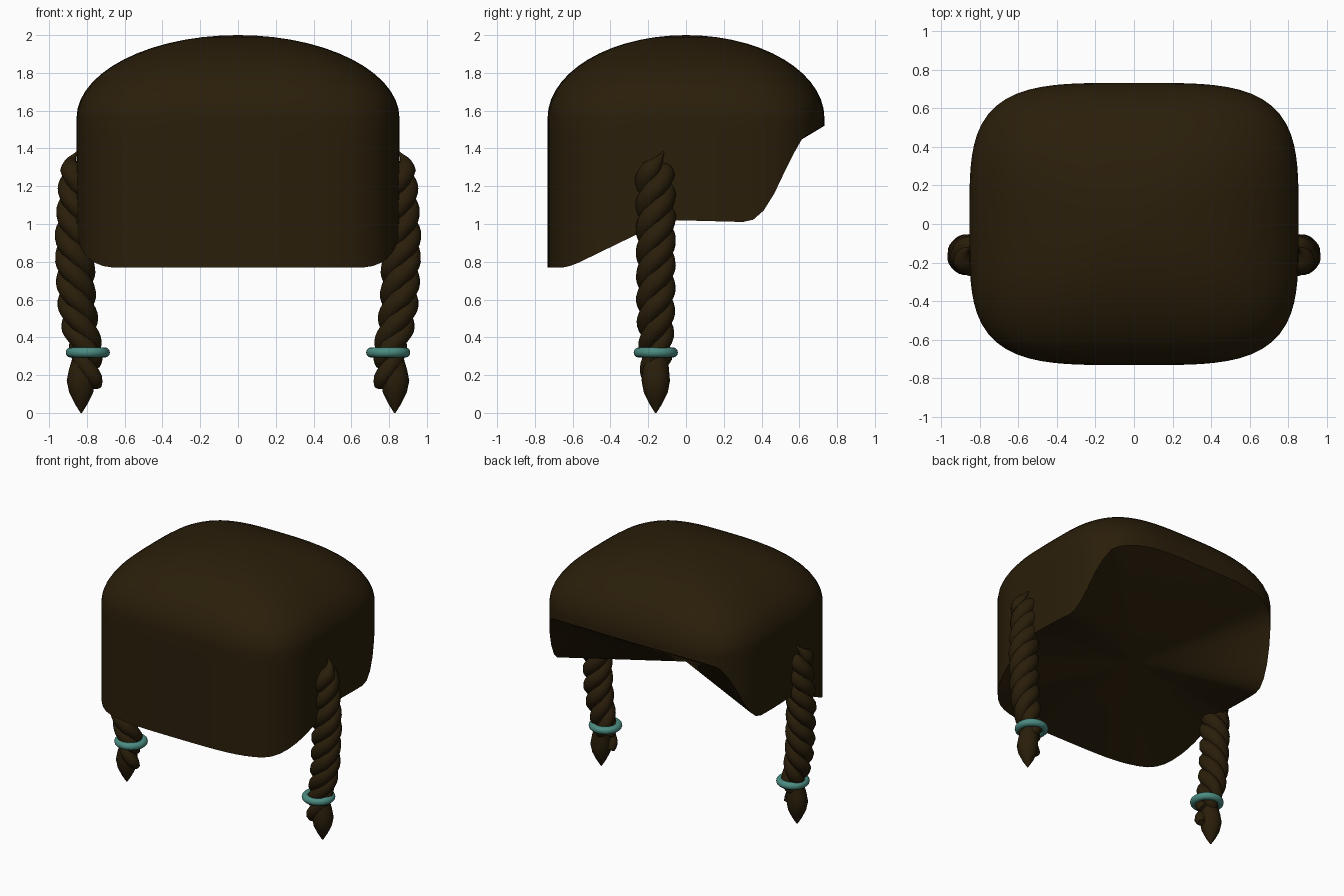
import bpy, bmesh, math

cube = bpy.data.objects.get("Cube")
if cube:
    bpy.data.objects.remove(cube, do_unlink=True)


def material(name, rgb):
    m = bpy.data.materials.new(name)
    m.use_nodes = True
    m.diffuse_color = (*rgb, 1)
    m.node_tree.nodes["Principled BSDF"].inputs["Base Color"].default_value = (*rgb, 1)
    return m


HAIR = material("dark_brown_hair", (0.023, 0.013, 0.003))
TEAL = material("teal_band", (0.07, 0.26, 0.22))


def finish(obj, mat):
    obj.data.materials.clear()
    obj.data.materials.append(mat)
    bpy.ops.object.select_all(action='DESELECT')
    obj.select_set(True)
    bpy.context.view_layer.objects.active = obj
    bpy.ops.object.shade_smooth_by_angle(angle=math.radians(50))


def mesh_object(name, bm, mat):
    bmesh.ops.recalc_face_normals(bm, faces=bm.faces)
    me = bpy.data.meshes.new(name)
    bm.to_mesh(me)
    bm.free()
    obj = bpy.data.objects.new(name, me)
    bpy.context.collection.objects.link(obj)
    finish(obj, mat)


def lerp_table(table, t):
    """Piecewise linear lookup in (key, value...) rows with rising keys."""
    if t <= table[0][0]:
        return table[0][1:]
    for a, b in zip(table, table[1:]):
        if t <= b[0]:
            f = (t - a[0]) / (b[0] - a[0])
            return tuple(p + (q - p) * f for p, q in zip(a[1:], b[1:]))
    return table[-1][1:]


def bridge(bm, rings):
    for r0, r1 in zip(rings, rings[1:]):
        n = len(r0)
        for i in range(n):
            j = (i + 1) % n
            bm.faces.new((r0[i], r0[j], r1[j], r1[i]))


def fan(bm, ring, tip):
    apex = bm.verts.new(tip)
    for i, v in enumerate(ring):
        bm.faces.new((v, ring[(i + 1) % len(ring)], apex))


# Hair cap: rounded-box dome whose hem follows a side profile
HEM = [(-0.73, 0.77), (-0.64, 0.77), (-0.59, 0.785), (-0.25, 0.95), (-0.05, 1.02),
       (0.33, 1.01), (0.37, 1.03), (0.42, 1.08), (0.49, 1.20), (0.54, 1.32),
       (0.62, 1.46), (0.73, 1.52)]
HALF_X, HALF_Y, SHOULDER, SEGS = 0.855, 0.733, 1.56, 96


def plan_point(i, power):
    a = 2 * math.pi * i / SEGS
    c, s = math.cos(a), math.sin(a)
    r = (abs(c) ** power + abs(s) ** power) ** (-1 / power)
    return HALF_X * r * c, HALF_Y * r * s


bm = bmesh.new()
rings = []
base = [plan_point(i, 3.9) for i in range(SEGS)]
for k in range(8):
    f = k / 8
    rings.append([bm.verts.new((x, y, lerp_table(HEM, y)[0] * (1 - f) + SHOULDER * f))
                  for x, y in base])
for k in range(14):
    t = math.pi / 2 * k / 14
    power = 3.9 - 1.2 * k / 14
    rings.append([bm.verts.new((x * math.cos(t), y * math.cos(t),
                                SHOULDER + (2 - SHOULDER) * math.sin(t)))
                  for x, y in (plan_point(i, power) for i in range(SEGS))])
bridge(bm, rings)
fan(bm, rings[-1], (0, 0, 2))
# Closed underside: the hem runs in to one central point
fan(bm, rings[0], (0, 0, 1.08))
mesh_object("hair_cap", bm, HAIR)

# Braid centre line: height, x, y, thickness
CENTRE = [(0.12, 0.785, -0.16, 0.75), (0.32, 0.80, -0.16, 0.82), (0.45, 0.835, -0.16, 0.93),
          (0.60, 0.855, -0.16, 0.98), (0.90, 0.866, -0.16, 1.0), (1.15, 0.85, -0.16, 1.0),
          (1.38, 0.83, -0.17, 1.0)]
PITCH = 0.37


def strand(name, side, phase, low, high):
    """One tapered strand winding round the braid's centre line."""
    curve = bpy.data.curves.new(name, 'CURVE')
    curve.dimensions = '3D'
    curve.bevel_depth = 0.056
    curve.bevel_resolution = 3
    curve.use_fill_caps = True
    count = 64
    spline = curve.splines.new('POLY')
    spline.points.add(count - 1)
    for i, p in enumerate(spline.points):
        z = low + (high - low) * i / (count - 1)
        cx, cy, thick = lerp_table(CENTRE, z)
        a = 2 * math.pi * z / PITCH + phase
        wind = 0.052 * thick
        p.co = (side * (cx + wind * math.cos(a)), cy + wind * math.sin(a), z, 1)
        p.radius = thick * max(0.12, min(1, (high - z) / 0.09, 0.6 + (z - low) / 0.1))
    obj = bpy.data.objects.new(name, curve)
    bpy.context.collection.objects.link(obj)
    bpy.ops.object.select_all(action='DESELECT')
    obj.select_set(True)
    bpy.context.view_layer.objects.active = obj
    bpy.ops.object.convert(target='MESH')
    finish(bpy.context.view_layer.objects.active, HAIR)


def tuft(name, side):
    """Pointed end of the braid below the band."""
    profile = [(0.004, 0.0, 0.83), (0.035, 0.05, 0.83), (0.064, 0.11, 0.83),
               (0.075, 0.17, 0.832), (0.07, 0.23, 0.825), (0.06, 0.33, 0.805)]
    bm = bmesh.new()
    rings = []
    for r, z, x in profile:
        rings.append([bm.verts.new((side * (x + r * math.cos(a)), -0.16 + r * math.sin(a), z))
                      for a in (2 * math.pi * i / 16 for i in range(16))])
    bridge(bm, rings)
    bm.faces.new(rings[0])
    bm.faces.new(rings[-1])
    mesh_object(name, bm, HAIR)


# Braids, tufts and bands, mirrored left and right
for label, side in (("left", 1), ("right", -1)):
    for n, (low, high) in enumerate([(0.14, 1.34), (0.25, 1.38), (0.25, 1.36)]):
        start = math.pi - 2 * math.pi * 0.14 / PITCH
        strand(f"{label}_braid_strand_{n + 1}", side, start + n * 2 * math.pi / 3, low, high)
    tuft(f"{label}_braid_tuft", side)
    bpy.ops.mesh.primitive_torus_add(location=(side * 0.795, -0.16, 0.32), major_radius=0.09,
                                     minor_radius=0.027, major_segments=32, minor_segments=12)
    band = bpy.context.object
    band.name = f"{label}_braid_band"
    finish(band, TEAL)
